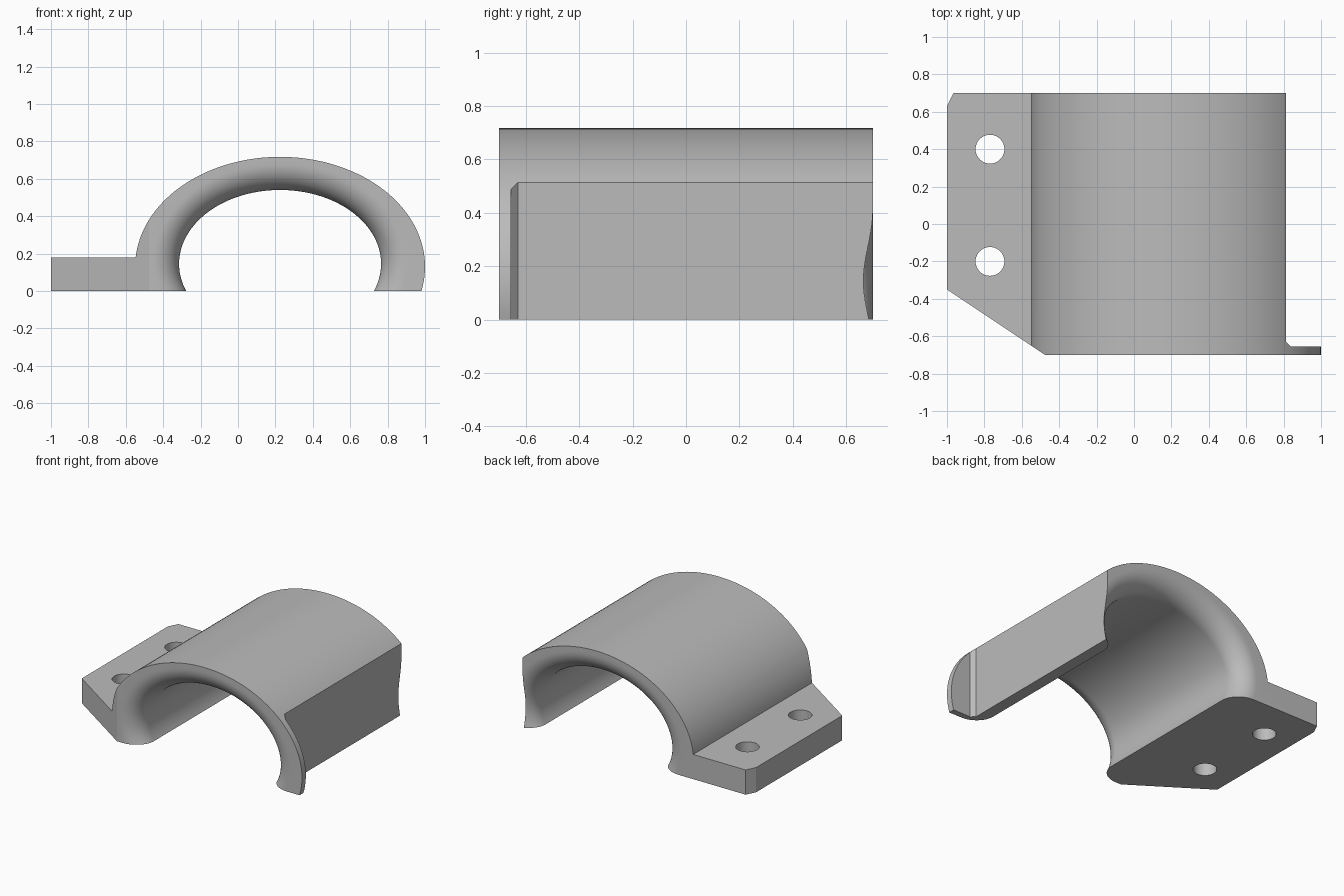
import bpy, bmesh
from math import sin, cos, pi, asin, sqrt, radians
from mathutils import Vector

cube = bpy.data.objects.get("Cube")
if cube:
    bpy.data.objects.remove(cube, do_unlink=True)

grey = bpy.data.materials.new("plain grey")
grey.use_nodes = True
colour = (0.5, 0.5, 0.5, 1)
grey.diffuse_color = colour
grey.node_tree.nodes["Principled BSDF"].inputs["Base Color"].default_value = colour

CX, HALF = 0.225, 0.7


def add_object(name, bm):
    bmesh.ops.recalc_face_normals(bm, faces=bm.faces)
    mesh = bpy.data.meshes.new(name)
    bm.to_mesh(mesh)
    bm.free()
    mesh.materials.append(grey)
    obj = bpy.data.objects.new(name, mesh)
    bpy.context.collection.objects.link(obj)
    return obj


def prism(name, points, direction):
    bm = bmesh.new()
    face = bm.faces.new([bm.verts.new(p) for p in points])
    out = bmesh.ops.extrude_face_region(bm, geom=[face])
    verts = [g for g in out["geom"] if isinstance(g, bmesh.types.BMVert)]
    bmesh.ops.translate(bm, verts=verts, vec=Vector(direction))
    return add_object(name, bm)


def vertical_prism(name, outline):
    return prism(name, [(x, y, -0.2) for x, y in outline], (0, 0, 1.2))


# Saddle body: mounting foot and outer arch in one profile
A, B, CZ, FOOT = 0.775, 0.587, 0.13, 0.178
start = pi - asin((FOOT - CZ) / B)
end = -asin(CZ / B)
N = 72
profile = [(-1, 0), (-1, FOOT)]
for i in range(N + 1):
    t = start + (end - start) * i / N
    profile.append((CX + A * cos(t), CZ + B * sin(t)))
profile[-1] = (profile[-1][0], 0)
body = prism("saddle_clamp", [(x, -HALF, z) for x, z in profile], (0, 2 * HALF, 0))

# Bore with rounded, flared mouths at both ends
R, STEPS, SIDES = 0.14, 14, 112
half = []
for i in range(STEPS + 1):
    t = pi / 2 * i / STEPS
    half.append((HALF - R + R * sin(t), R * (1 - cos(t))))
half.append((HALF + 0.1, R))
stations = [(-y, r) for y, r in reversed(half)] + half
bm = bmesh.new()
rings = []
for y, r in stations:
    rings.append([bm.verts.new((CX + (0.54 + r) * cos(2 * pi * k / SIDES), y,
                                0.145 + (0.395 + r) * sin(2 * pi * k / SIDES)))
                  for k in range(SIDES)])
for a, b in zip(rings, rings[1:]):
    for k in range(SIDES):
        n = (k + 1) % SIDES
        bm.faces.new((a[k], a[n], b[n], b[k]))
bm.faces.new(rings[0])
bm.faces.new(rings[-1])
cutters = [add_object("bore_cutter", bm)]

# Flat side leaving the thin front lip, and the two foot corners
cutters.append(vertical_prism("side_cutter", [
    (0.812, 0.9), (0.812, -0.63), (0.84, -0.656), (1.2, -0.656), (1.2, 0.9)]))
cutters.append(vertical_prism("front_corner_cutter", [
    (-1.15, -0.25), (-0.4, -0.75), (-1.15, -0.75)]))
cutters.append(vertical_prism("back_corner_cutter", [
    (-1.05, 0.53), (-0.94, 0.75), (-1.05, 0.75)]))

# Screw holes through the foot
for y in (-0.2, 0.4):
    cutters.append(vertical_prism("hole_cutter", [
        (-0.77 + 0.077 * cos(2 * pi * k / 40), y + 0.077 * sin(2 * pi * k / 40))
        for k in range(40)]))

bpy.ops.object.select_all(action="DESELECT")
bpy.context.view_layer.objects.active = body
body.select_set(True)
for cutter in cutters:
    cutter.hide_render = True
    mod = body.modifiers.new("cut", "BOOLEAN")
    mod.operation = "DIFFERENCE"
    mod.solver = "EXACT"
    mod.object = cutter
    bpy.ops.object.modifier_apply(modifier=mod.name)
    bpy.data.objects.remove(cutter, do_unlink=True)

bpy.ops.object.shade_smooth_by_angle(angle=radians(25))
